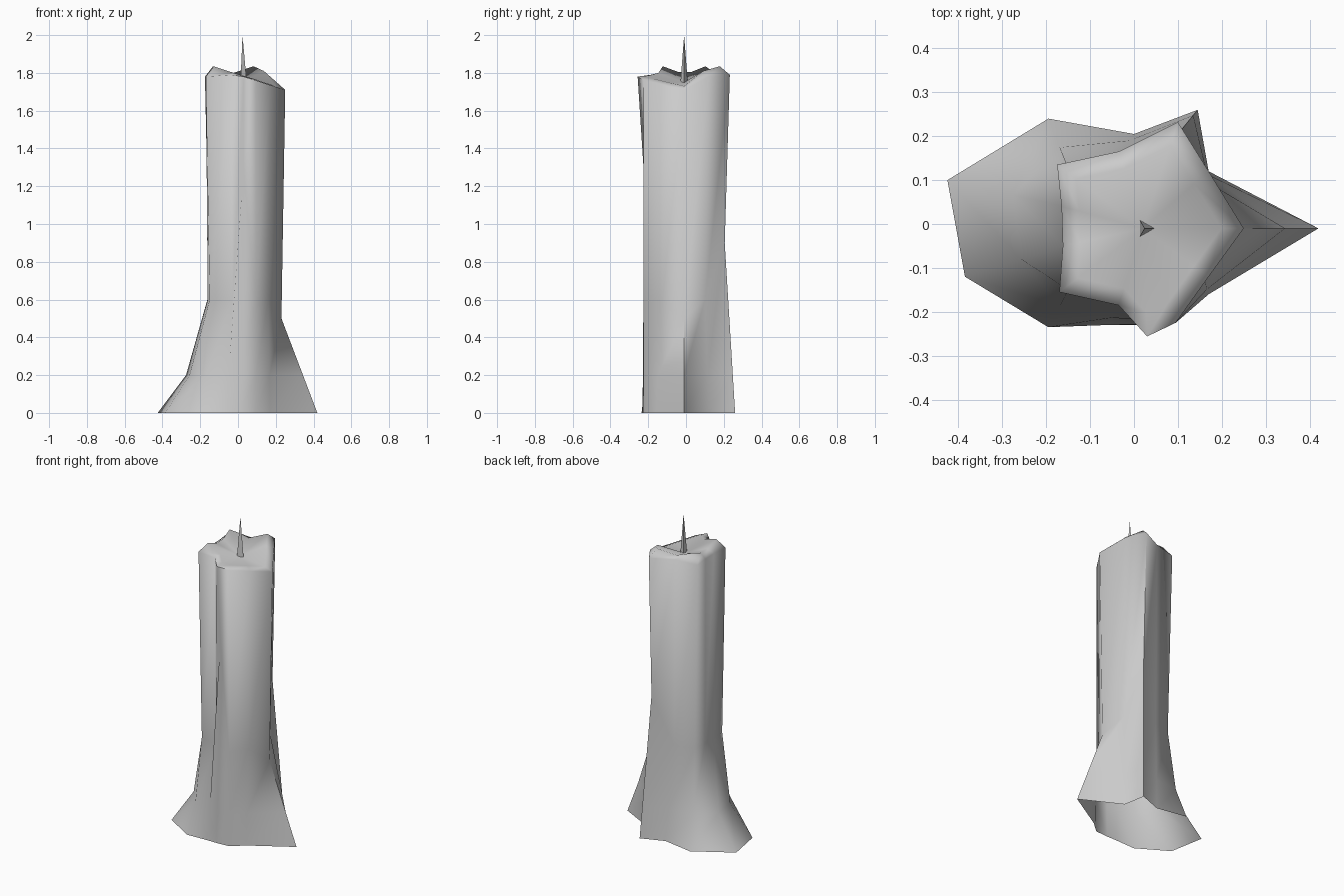
import bpy
import bmesh
from math import radians
from mathutils import Vector

cube = bpy.data.objects.get("Cube")
if cube:
    bpy.data.objects.remove(cube, do_unlink=True)

# One plain wax colour
wax = bpy.data.materials.new("grey wax")
wax.use_nodes = True
grey = (0.6, 0.6, 0.6, 1)
wax.diffuse_color = grey
wax.node_tree.nodes["Principled BSDF"].inputs["Base Color"].default_value = grey


def finish(bm, name, smooth_angle):
    """Turn a bmesh into a named, shaded object."""
    bmesh.ops.recalc_face_normals(bm, faces=bm.faces)
    mesh = bpy.data.meshes.new(name)
    bm.to_mesh(mesh)
    bm.free()
    mesh.materials.append(wax)
    obj = bpy.data.objects.new(name, mesh)
    bpy.context.collection.objects.link(obj)
    bpy.ops.object.select_all(action="DESELECT")
    obj.select_set(True)
    bpy.context.view_layer.objects.active = obj
    bpy.ops.object.shade_smooth_by_angle(angle=radians(smooth_angle))
    return obj


# Ridges running up the trunk, counter-clockwise:
# foot x y, waist x y z, rim x y z, lip rise
ridges = [
    (.42, -.01, .23, -.01, .5, .25, -.01, 1.71, .02),    # left spur
    (.17, .12, .16, .1, .6, .17, .12, 1.78, .03),
    (.145, .26, .1, .205, .9, .1, .232, 1.79, .045),     # back corner
    (0, .205, -.03, .16, .6, -.035, .165, 1.79, .01),
    (-.195, .24, -.15, .125, .6, -.175, .135, 1.78, .055),
    (-.425, .1, -.162, .04, .6, -.165, .04, 1.78, .025),  # right root
    (-.385, -.12, -.16, -.05, .6, -.162, -.05, 1.78, .025),
    (-.195, -.235, -.15, -.15, .6, -.17, -.155, 1.78, .055),
    (-.06, -.23, -.03, -.18, .6, -.035, -.185, 1.79, .01),
    (.01, -.23, .03, -.22, 1.3, .03, -.256, 1.78, .005),  # front fold
    (.095, -.225, .095, -.225, .6, .095, -.225, 1.76, .01),
    (.17, -.16, .16, -.125, .6, .17, -.12, 1.735, .015),
]
ROOTS = range(4, 8)
hollow = Vector((.02, -.01, 1.75))


def ridge_points(index, fx, fy, wx, wy, wz, rx, ry, rz, rise):
    foot = Vector((fx, fy, 0))
    waist = Vector((wx, wy, wz))
    rim = Vector((rx, ry, rz))
    # Roots sweep in with a concave knee, the other ridges run straight
    knee = foot.lerp(waist, .2 / wz)
    if index in ROOTS:
        knee = foot.lerp(waist, .57)
        knee.z = .2
    lip = rim.lerp(hollow, .22)
    lip.z = rz + rise
    return foot, knee, waist, rim, lip


# Trunk, open underneath, with a raised lip around a hollow top
bm = bmesh.new()
columns = [[bm.verts.new(p) for p in ridge_points(i, *r)]
           for i, r in enumerate(ridges)]
middle = bm.verts.new(hollow)
for i, here in enumerate(columns):
    there = columns[(i + 1) % len(columns)]
    for k in range(len(here) - 1):
        bm.faces.new((here[k], there[k], there[k + 1], here[k + 1]))
    bm.faces.new((here[-1], there[-1], middle))
finish(bm, "candle_trunk", 70)

# Three-sided wick spike
bm = bmesh.new()
bmesh.ops.create_cone(bm, cap_ends=True, segments=3, radius1=.022,
                      radius2=0, depth=.25)
bmesh.ops.remove_doubles(bm, verts=bm.verts, dist=.0001)
wick = finish(bm, "wick", 30)
wick.location = (.024, -.01, 1.875)
wick.rotation_euler.z = radians(-90)
